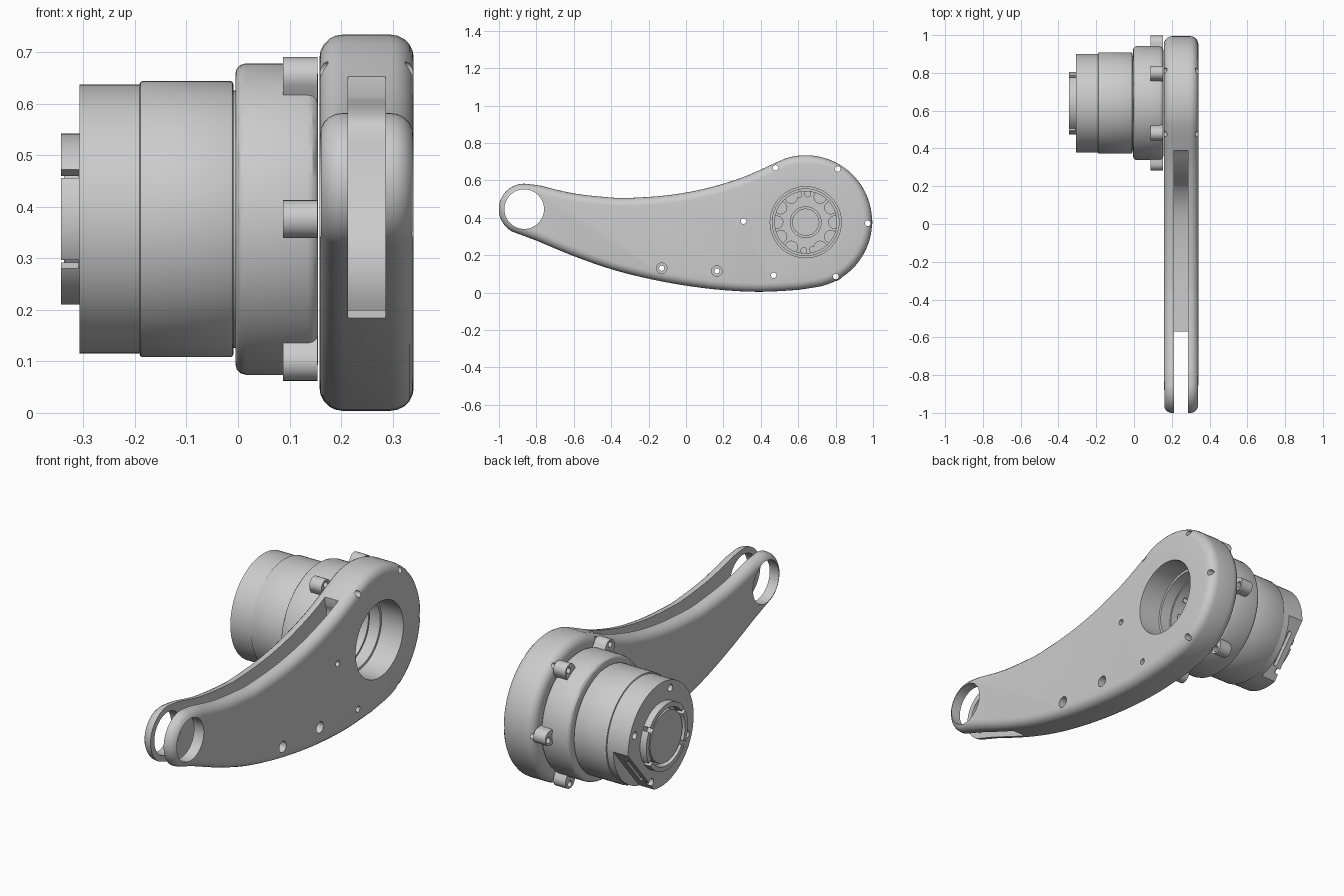
import bpy, bmesh, math
from mathutils import Vector

if "Cube" in bpy.data.objects:
    bpy.data.objects.remove(bpy.data.objects["Cube"])

CY, CZ = 0.64, 0.376          # shared axis of the hub and the motor
TY, TZ = -0.865, 0.446        # axis of the tip bore

grey = bpy.data.materials.new("neutral_grey")
grey.diffuse_color = (0.6, 0.6, 0.6, 1)
grey.use_nodes = True
grey.node_tree.nodes["Principled BSDF"].inputs["Base Color"].default_value = grey.diffuse_color


def prism(name, pts, x0, x1):
    """Extrude a closed (y, z) outline along x."""
    bm = bmesh.new()
    f = bm.faces.new([bm.verts.new((x0, y, z)) for y, z in pts])
    r = bmesh.ops.extrude_face_region(bm, geom=[f])
    bmesh.ops.translate(bm, vec=(x1 - x0, 0, 0),
                        verts=[v for v in r["geom"] if isinstance(v, bmesh.types.BMVert)])
    bmesh.ops.recalc_face_normals(bm, faces=bm.faces)
    me = bpy.data.meshes.new(name)
    bm.to_mesh(me)
    bm.free()
    me.materials.append(grey)
    ob = bpy.data.objects.new(name, me)
    bpy.context.collection.objects.link(ob)
    return ob


def arc(y, z, r, a0, a1, n):
    return [(y + r * math.cos(math.radians(a0 + (a1 - a0) * i / n)),
             z + r * math.sin(math.radians(a0 + (a1 - a0) * i / n))) for i in range(n + 1)]


def cyl(name, r, x0, x1, y=CY, z=CZ, n=64):
    return prism(name, arc(y, z, r, 0, 360, n)[:-1], x0, x1)


def polar(r, a):
    a = math.radians(a)
    return CY + r * math.cos(a), CZ + r * math.sin(a)


def radial_box(name, r0, r1, a, half, x0, x1):
    a = math.radians(a)
    c, s = math.cos(a), math.sin(a)
    return prism(name, [(CY + r * c - t * s, CZ + r * s + t * c) for r, t in
                        ((r0, -half), (r1, -half), (r1, half), (r0, half))], x0, x1)


def apply(ob, mod):
    bpy.context.view_layer.objects.active = ob
    bpy.ops.object.modifier_apply(modifier=mod.name)


def bevel(ob, width, seg=3):
    m = ob.modifiers.new("round", "BEVEL")
    m.width, m.segments, m.angle_limit = width, seg, math.radians(60)
    apply(ob, m)


def boolean(ob, others, op="DIFFERENCE"):
    for o in others:
        m = ob.modifiers.new("bool", "BOOLEAN")
        m.operation, m.solver, m.object = op, "EXACT", o
        apply(ob, m)
        bpy.data.objects.remove(o)


def spline(pts, n=5):
    """Smooth curve through the points."""
    p = [Vector(q) for q in [pts[0]] + pts + [pts[-1]]]
    out = []
    for a, b, c, d in zip(p, p[1:], p[2:], p[3:]):
        for i in range(n):
            t = i / n
            v = 0.5 * (2 * b + (c - a) * t + (2 * a - 5 * b + 4 * c - d) * t * t
                       + (3 * b - a - 3 * c + d) * t ** 3)
            out.append((v.x, v.y))
    return out + [pts[-1]]


# Arm: rounded plate from the large hub to the small tip
top = spline([(-0.78, 0.572), (-0.6, 0.53), (-0.4, 0.508), (-0.3, 0.506), (-0.1, 0.52),
              (0.1, 0.555), (0.3, 0.615), (0.47, 0.69)])
under = spline([(0.6, 0.014), (0.4, 0.004), (0.2, 0.013), (0, 0.037), (-0.2, 0.074),
                (-0.4, 0.125), (-0.6, 0.195), (-0.8, 0.278)])
outline = (top + arc(CY, 0.379, 0.355, 108, -84, 40) + under
           + arc(TY, TZ, 0.136, 242, 85, 24))
arm = prism("arm", outline, 0.158, 0.341)
bevel(arm, 0.045, 5)

# Slot for the link, hub bore, tip bore and screw holes
floor = spline([(-0.57, 0.2), (-0.2, 0.2), (0.05, 0.235), (0.19, 0.31), (0.25, 0.4),
                (0.33, 0.49), (0.40, 0.56), (0.39, 0.615)], 4)
slot = prism("slot", [(-1.2, -0.1), (-0.57, -0.1)] + floor + [(0.39, 1), (-1.2, 1)], 0.213, 0.286)
cuts = [slot, cyl("bore", 0.19, 0.1, 0.4), cyl("tip_bore", 0.106, 0.1, 0.4, TY, TZ, 48)]
for k in range(6):
    cuts.append(cyl("hole", 0.015, 0.1, 0.4, *polar(0.332, 60 * k - 1), 16))
for y, z in ((-0.13, 0.13), (0.165, 0.115)):
    cuts += [cyl("hole", 0.014, 0.1, 0.4, y, z, 16), cyl("sink", 0.028, 0.305, 0.4, y, z, 24)]
boolean(arm, cuts)

# Retaining ring inside the hub bore
ring = cyl("bore_ring", 0.191, 0.16, 0.22)
boolean(ring, [cyl("c", 0.178, 0.1, 0.3)])

# Gearbox flange with six screw bosses
flange = cyl("gearbox_flange", 0.302, -0.005, 0.155, n=72)
bevel(flange, 0.02)
bosses = []
for k in range(6):
    y, z = polar(0.32, 60 * k)
    bosses += [cyl("boss", 0.037, 0.087, 0.154, y, z, 24),
               radial_box("web", 0.27, 0.32, 60 * k, 0.037, 0.087, 0.154)]
boolean(flange, bosses, "UNION")
boolean(flange, [cyl("pocket", 0.178, 0.09, 0.3)]
        + [cyl("hole", 0.015, 0.05, 0.3, *polar(0.332, 60 * k - 1), 16) for k in range(6)])

# Output rotor with scalloped rim and centre recess
rotor = cyl("output_rotor", 0.168, 0.085, 0.125)
cuts = [cyl("centre", 0.075, 0.1, 0.2, n=40)]
cuts += [cyl("scallop", 0.033, 0.1, 0.2, *polar(0.155, a), 24)
         for a in (0, 30, 60, 120, 150, 180, 210, 240, 300, 330)]
cuts += [cyl("pin_hole", 0.016, 0.1, 0.2, *polar(0.152, a), 16) for a in (86, 104, 266, 284)]
boolean(rotor, cuts)
hub_lip = cyl("rotor_lip", 0.085, 0.12, 0.135, n=40)
boolean(hub_lip, [cyl("c", 0.07, 0, 0.3, n=40)])

# Motor: neck, front can and rear can
neck = cyl("motor_neck", 0.25, -0.02, 0.01)
can = cyl("motor_front_can", 0.268, -0.191, -0.009, n=72)
bevel(can, 0.006, 2)
rear = cyl("motor_rear_can", 0.261, -0.308, -0.185, n=72)
flat = radial_box("flat", 0.205, 0.5, -40, 0.4, -0.4, -0.225)
plug = radial_box("plug", 0.18, 0.3, -40, 0.09, -0.28, -0.26)
screws = [cyl("screw", 0.018, -0.4, -0.285, *polar(0.222, a), 16) for a in (20, 110, 200, 290)]
boolean(rear, [flat, plug] + screws)

# Rear cap: notched collar around an end disc
collar = cyl("rear_collar", 0.166, -0.343, -0.3)
boolean(collar, [cyl("c", 0.143, -0.4, -0.2)]
        + [radial_box("gap", 0.1, 0.2, a, 0.01, -0.4, -0.309) for a in (32, 148, 212, 328)])
disc = cyl("rear_disc", 0.128, -0.338, -0.3)

# Smooth shading with sharp edges kept
for ob in bpy.context.collection.objects:
    ob.select_set(True)
bpy.context.view_layer.objects.active = arm
bpy.ops.object.shade_smooth_by_angle(angle=math.radians(30))
